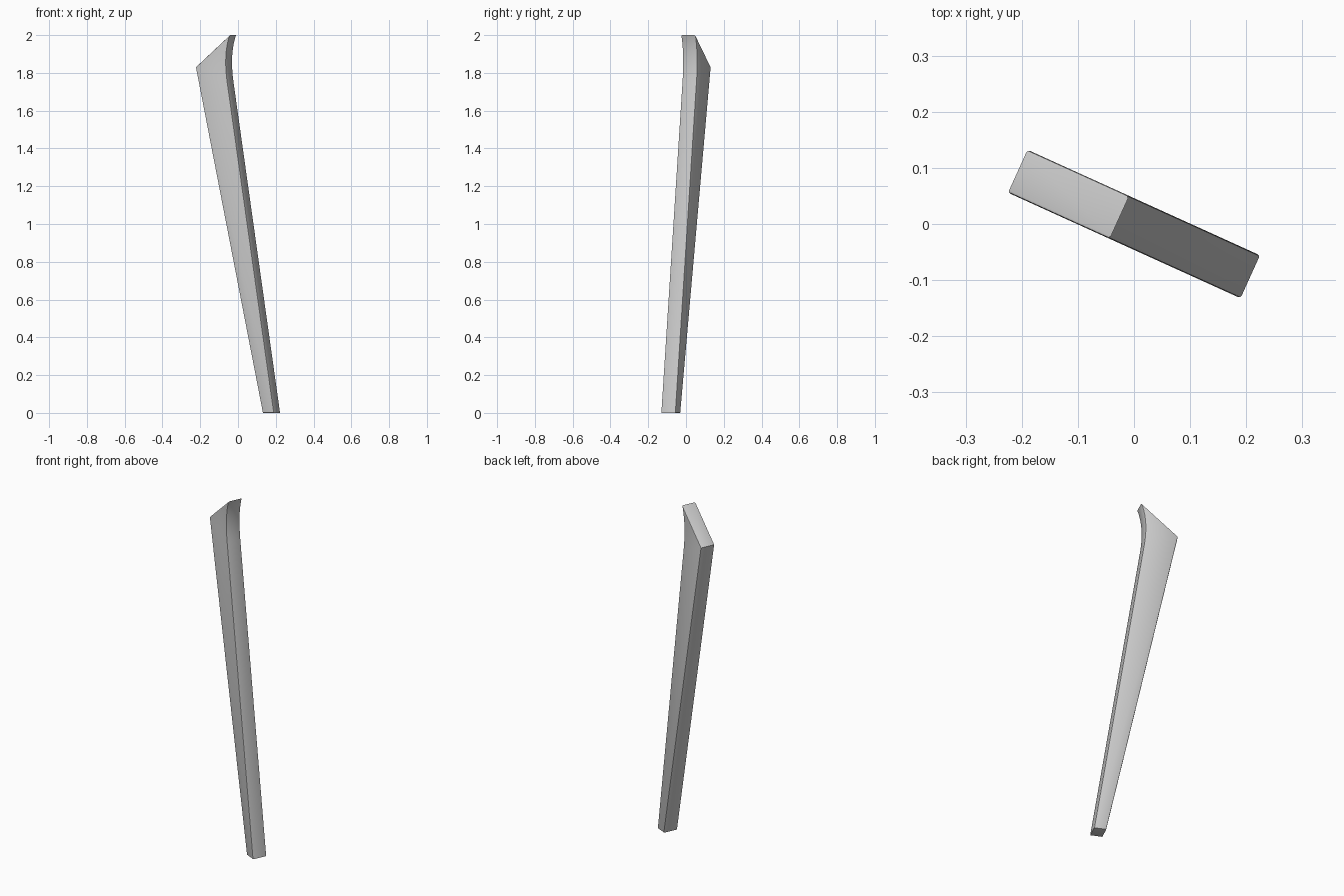
import bpy, bmesh, math
from mathutils import Vector

if "Cube" in bpy.data.objects:
    bpy.data.objects.remove(bpy.data.objects["Cube"])

U = Vector((0.9105, -0.4135, 0)).normalized()   # direction the leg splays
V = Vector((-U.y, U.x, 0))                      # thickness direction
HALF = 0.042                                    # half thickness

# Side profile (u, z): straight taper, then a concave curve up to the tip
profile = [(0.162, 0), (0.2275, 0)]
a, c, b = Vector((-0.043, 1.75)), Vector((-0.066, 1.90)), Vector((-0.0285, 2.0))
for i in range(11):
    t = i / 10
    profile.append(tuple((1 - t) ** 2 * a + 2 * t * (1 - t) * c + t * t * b))
profile.append((-0.2275, 1.83))

# Extrude the profile across the thickness
bm = bmesh.new()
verts = [bm.verts.new(U * u - V * HALF + Vector((0, 0, z))) for u, z in profile]
near = bm.faces.new(verts)
ext = bmesh.ops.extrude_face_region(bm, geom=[near], use_keep_orig=True)
bmesh.ops.translate(bm, vec=V * 2 * HALF,
                    verts=[g for g in ext["geom"] if isinstance(g, bmesh.types.BMVert)])
bmesh.ops.recalc_face_normals(bm, faces=bm.faces)

# Soften the outline of both broad sides
rim = {e for f in bm.faces if len(f.verts) > 4 for e in f.edges}
bmesh.ops.bevel(bm, geom=list(rim), offset=0.005, segments=2, profile=0.5, affect='EDGES')

mesh = bpy.data.meshes.new("splayed_leg")
bm.to_mesh(mesh)
bm.free()
leg = bpy.data.objects.new("splayed_leg", mesh)
bpy.context.collection.objects.link(leg)

# Smooth the curve, keep the corners crisp
bpy.context.view_layer.objects.active = leg
leg.select_set(True)
bpy.ops.object.shade_smooth_by_angle(angle=math.radians(30))
